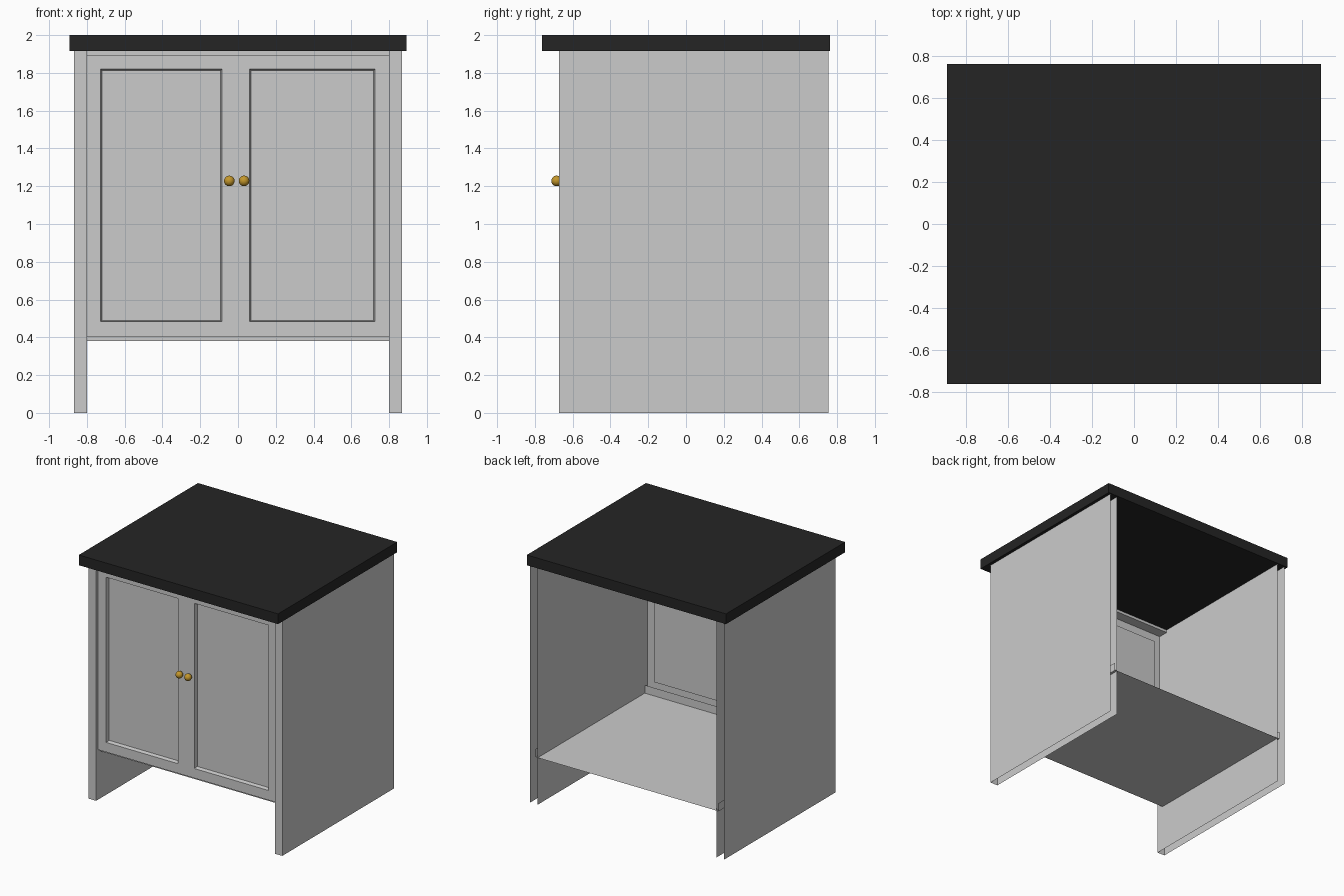
import bpy, bmesh

if "Cube" in bpy.data.objects:
    bpy.data.objects.remove(bpy.data.objects["Cube"])

XI, XO = 0.80, 0.867          # inner / outer side sheets
YF, YB = -0.672, 0.754        # front / back of the carcass
Y_DOOR, Y_RAIL = -0.648, -0.615
Z_SHELF, Z_DOOR0, Z_DOOR1, Z_TOP = 0.38, 0.405, 1.895, 1.917


def material(name, rgb):
    m = bpy.data.materials.new(name)
    m.diffuse_color = (*rgb, 1)
    m.use_nodes = True
    m.node_tree.nodes["Principled BSDF"].inputs["Base Color"].default_value = m.diffuse_color
    return m


def finish(name, bm, mat=None):
    me = bpy.data.meshes.new(name)
    bm.to_mesh(me)
    bm.free()
    ob = bpy.data.objects.new(name, me)
    bpy.context.collection.objects.link(ob)
    if mat:
        me.materials.append(mat)
    return ob


def box(name, lo, hi, mat=None):
    bm = bmesh.new()
    bmesh.ops.create_cube(bm, size=1)
    for v in bm.verts:
        v.co = [l + (c + 0.5) * (h - l) for c, l, h in zip(v.co, lo, hi)]
    return finish(name, bm, mat)


def wall(name, plan, z0, z1, floor=False):
    """Upright open sheet following a plan outline, optionally with a floor."""
    bm = bmesh.new()
    low, high = ([bm.verts.new((x, y, z)) for x, y in plan] for z in (z0, z1))
    for i in range(len(plan) - 1):
        bm.faces.new((low[i], low[i + 1], high[i + 1], high[i]))
    if floor:
        bm.faces.new(low)
    return finish(name, bm)


black = material("dark_top", (0.018, 0.018, 0.018))
brass = material("brass", (0.55, 0.31, 0.025))

# countertop
box("countertop", (-0.892, -0.762, Z_TOP), (0.892, 0.762, 2.0), black)

# side panels: U-shaped sheets, open at the back and bottom
sides = wall("side_panels", [(XI, YB), (XI, YF), (XO, YF), (XO, YB)], 0, Z_TOP)
sides.modifiers.new("mirror", 'MIRROR')

# shelf tray: floor with low front and side walls let into the side panels
XT = 0.82
wall("shelf_tray", [(-XT, YB), (-XT, Y_RAIL), (XT, Y_RAIL), (XT, YB)],
     Z_SHELF, 0.445, floor=True)

# rail above the doors
box("upper_rail", (-XI, Y_RAIL, Z_DOOR1), (XI, -0.565, Z_TOP))

# door front: sheet with two recessed panels and edges folded back to the rails
bm = bmesh.new()
xs = [-XI, -0.728, -0.085, 0.062, 0.725, XI]
zs = [Z_DOOR0, 0.483, 1.82, Z_DOOR1]
grid = [[bm.verts.new((x, Y_DOOR, z)) for x in xs] for z in zs]
panels = []
for j in range(3):
    for i in range(5):
        f = bm.faces.new((grid[j][i], grid[j][i + 1],
                          grid[j + 1][i + 1], grid[j + 1][i]))
        if j == 1 and i in (1, 3):
            panels.append(f)
bm.normal_update()
rim = [e for e in bm.edges if e.is_boundary]
fold = bmesh.ops.extrude_edge_only(bm, edges=rim)["geom"]
for v in fold:
    if isinstance(v, bmesh.types.BMVert):
        v.co.y = Y_RAIL
bmesh.ops.inset_individual(bm, faces=panels, thickness=0.01, depth=-0.03)
bmesh.ops.recalc_face_normals(bm, faces=bm.faces)
finish("door_front", bm)

# knobs
for side, x in (("left", -0.046), ("right", 0.032)):
    bpy.ops.mesh.primitive_uv_sphere_add(segments=24, ring_count=14, radius=0.028,
                                         location=(x, -0.685, 1.228))
    knob = bpy.context.object
    knob.name = side + "_knob"
    knob.data.materials.append(brass)
    bpy.ops.object.shade_smooth()
